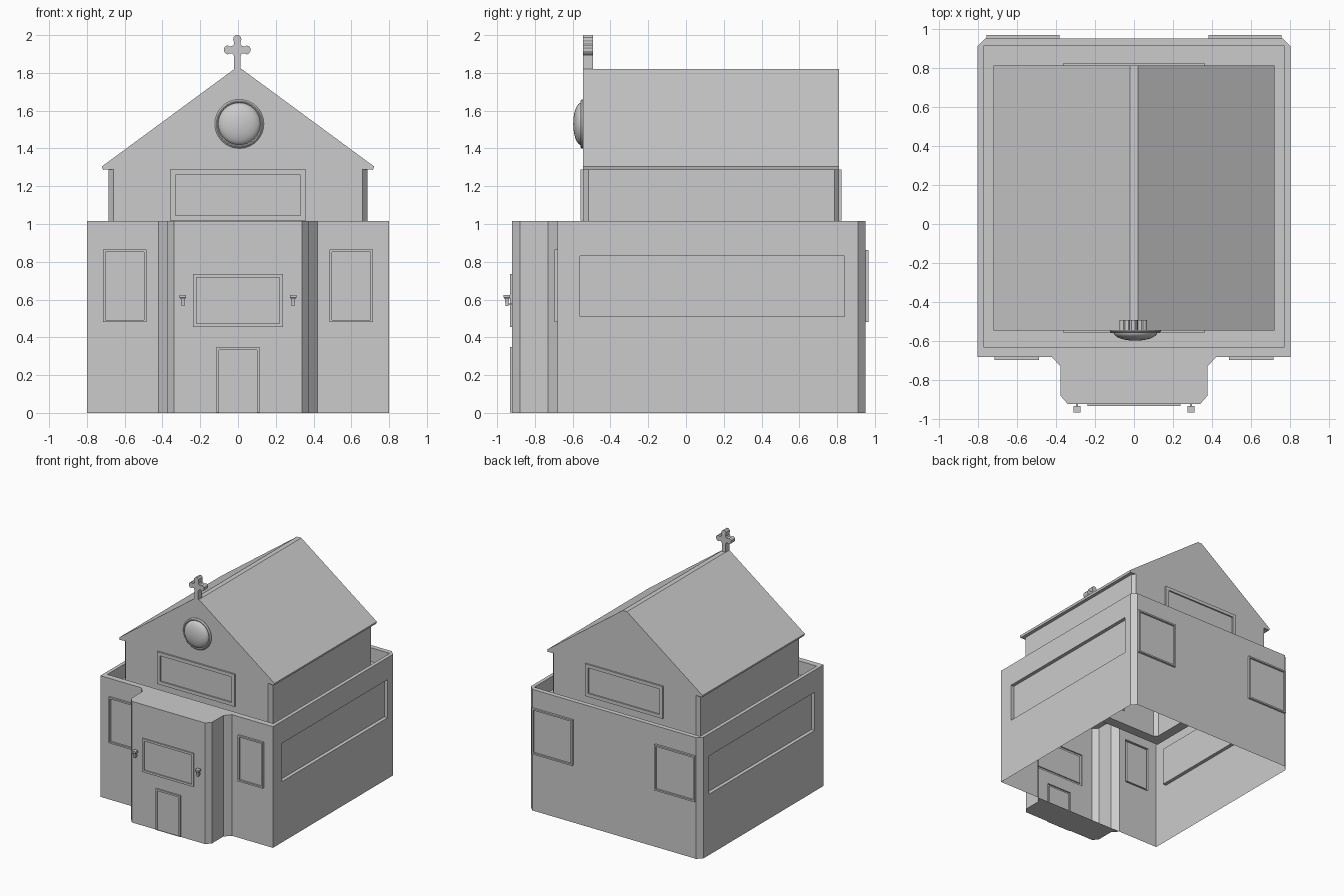
import bpy, bmesh, math
from mathutils import Vector

if "Cube" in bpy.data.objects:
    bpy.data.objects.remove(bpy.data.objects["Cube"])

Z = Vector((0, 0, 1))


def finish(name, bm, smooth=False):
    bmesh.ops.remove_doubles(bm, verts=bm.verts, dist=1e-5)
    me = bpy.data.meshes.new(name)
    bm.to_mesh(me)
    bm.free()
    ob = bpy.data.objects.new(name, me)
    bpy.context.collection.objects.link(ob)
    if smooth:
        bpy.context.view_layer.objects.active = ob
        ob.select_set(True)
        bpy.ops.object.shade_smooth_by_angle(angle=math.radians(25))
        ob.select_set(False)
    return ob


def ring(bm, pts):
    vs = [bm.verts.new(p) for p in pts]
    return vs, [bm.edges.new((vs[i], vs[(i + 1) % len(vs)])) for i in range(len(vs))]


def fill(bm, edges, normal):
    res = bmesh.ops.triangle_fill(bm, use_beauty=True, edges=edges, normal=normal)
    for f in res['geom']:
        if isinstance(f, bmesh.types.BMFace):
            f.normal_update()
            if f.normal.dot(normal) < 0:
                f.normal_flip()


def panel(bm, p, q, outer, openings):
    """Wall sheet over plan edge p-q; outer = (u, z) outline, u from the middle.
    opening = (u centre, half width, z0, z1, [(inset, depth), ...])"""
    p, q = Vector((*p, 0)), Vector((*q, 0))
    mid, U = (p + q) / 2, (q - p).normalized()
    N = U.cross(Z)
    at = lambda u, z, d=0: mid + U * u + Z * z + N * d
    edges = ring(bm, [at(u, z) for u, z in outer])[1]
    for c, h, z0, z1, steps in openings:
        prev = None
        for i, d in [(0, 0)] + steps:
            b = z0 if z0 < .01 else z0 + i
            vs, es = ring(bm, [at(c - h + i, b, d), at(c + h - i, b, d),
                               at(c + h - i, z1 - i, d), at(c - h + i, z1 - i, d)])
            if prev is None:
                edges += es
            else:
                for k in range(4):
                    j = (k + 1) % 4
                    if i and z0 < .01 and k == 0 and d == prev_d:
                        continue
                    bm.faces.new((prev[k], prev[j], vs[j], vs[k]))
            prev, prev_d = vs, d
        bm.faces.new(prev)
    fill(bm, edges, N)


def walls(name, path, z0, z1, openings={}, profiles={}):
    bm = bmesh.new()
    for i, p in enumerate(path):
        q = path[(i + 1) % len(path)]
        h = math.dist(p, q) / 2
        outer = profiles.get(i, [(-h, z0), (h, z0), (h, z1), (-h, z1)])
        panel(bm, p, q, outer, openings.get(i, []))
    return finish(name, bm)


def slab(name, loops, z, normal):
    bm = bmesh.new()
    edges = []
    for loop in loops:
        edges += ring(bm, [(x, y, z) for x, y in loop])[1]
    fill(bm, edges, normal)
    return finish(name, bm)


def extrude_y(name, pts, y0, y1, closed=True):
    bm = bmesh.new()
    a = [bm.verts.new((x, y0, z)) for x, z in pts]
    b = [bm.verts.new((x, y1, z)) for x, z in pts]
    n = len(pts)
    for i in range(n if closed else n - 1):
        j = (i + 1) % n
        bm.faces.new((a[j], a[i], b[i], b[j]))
    if closed:
        bm.faces.new(a)
        bm.faces.new(b[::-1])
    return finish(name, bm)


def framed(w, p):
    return [(0, p), (w, p), (w, .002)]


# Lower walls with porch bay, windows and door
TOP, DECK = 1.015, .9
half = [(.34, -.92), (.375, -.88), (.375, -.73), (.42, -.68), (.8, -.68), (.8, .91), (.76, .95)]
body = half + [(-x, y) for x, y in reversed(half)]
recess = [(0, -.03)]
side_win = (.7, .51, .83, recess)
front_win = (.115, .48, .865, framed(.013, .016))
back_win = (.188, .48, .863, framed(.013, .017))
walls("lower_walls", body, 0, TOP, {
    3: [(-.01, *front_win)], 9: [(.01, *front_win)],
    4: [(.025, *side_win)], 8: [(-.025, *side_win)],
    6: [(-.568, *back_win), (.568, *back_win)],
    13: [(0, .237, .455, .735, framed(.018, .011)),
         (0, .115, .003, .348, framed(.015, .011))]})

# Parapet rim, its inner faces, sunken deck and porch floor
inner = [(-.77, -.63), (-.77, .91), (.77, .91), (.77, -.63)]
hall_half = [(.66, -.545), (.685, -.515), (.685, .785), (.66, .81)]
hall = hall_half + [(-x, y) for x, y in reversed(hall_half)]
slab("parapet_rim", [body, inner], TOP, Z)
walls("parapet_inside", inner, DECK, TOP)
slab("deck", [inner, hall], DECK, Z)
porch = half[:4] + [(-x, y) for x, y in reversed(half[:4])]
slab("porch_floor", [porch], 0, -Z)

# Upper hall with gable ends
roof_half = [(.66, 1.29), (.715, 1.287), (.72, 1.305), (.02, 1.82)]
roof_line = roof_half + [(-x, z) for x, z in reversed(roof_half)]
gable = [(-.66, DECK), (.66, DECK)] + roof_line
attic_win = [(0, .36, 1.018, 1.288, framed(.028, .014))]
walls("upper_hall", hall, DECK, 1.29, {3: attic_win, 7: attic_win}, {3: gable, 7: gable})
extrude_y("roof", roof_line, -.545, .81, closed=False)

# Domed round window
bm = bmesh.new()
prof = [(.13, 0), (.13, .006), (.122, .014), (.117, .014), (.112, .01)]
prof += [(.112 * math.cos(t), .01 + .042 * math.sin(t))
         for t in [math.radians(90 * k / 8) for k in range(1, 9)]]
C = Vector((.007, -.545, 1.53))
vs = [bm.verts.new(C + Vector((r, -d, 0))) for r, d in prof]
es = [bm.edges.new(e) for e in zip(vs, vs[1:])]
bmesh.ops.spin(bm, geom=vs + es, cent=C, axis=(0, -1, 0), angle=2 * math.pi, steps=32)
bmesh.ops.remove_doubles(bm, verts=bm.verts, dist=1e-4)
bmesh.ops.recalc_face_normals(bm, faces=bm.faces)
finish("round_window", bm, True)

# Roof cross with softened ends
cross_half = [(.017, 1.815), (.017, 1.89), (.025, 1.903), (.042, 1.903), (.05, 1.897), (.062, 1.903),
              (.07, 1.915), (.07, 1.931), (.062, 1.941), (.05, 1.946), (.042, 1.94), (.025, 1.942),
              (.018, 1.952), (.018, 1.965), (.022, 1.975), (.02, 1.988), (.008, 2.0)]
cross = [(x - .004, z) for x, z in cross_half + [(-x, z) for x, z in reversed(cross_half)]]
extrude_y("roof_cross", cross, -.545, -.492)

# Porch lamps: tapered square cups on brackets
for s, side in ((-1, "left"), (1, "right")):
    bm = bmesh.new()
    loops = []
    for h, z in ((.008, .567), (.008, .577), (.011, .602), (.017, .61), (.017, .625)):
        loops.append([bm.verts.new((s * .292 + a * h, -.948 + b * h, z))
                      for a, b in ((-1, -1), (1, -1), (1, 1), (-1, 1))])
    for lo, hi in zip(loops, loops[1:]):
        for k in range(4):
            j = (k + 1) % 4
            bm.faces.new((lo[k], lo[j], hi[j], hi[k]))
    bm.faces.new(loops[0][::-1])
    bm.faces.new(loops[-1])
    finish("lamp_" + side, bm)
    x = s * .292
    extrude_y("lamp_bracket_" + side, [(x - .005, .572), (x + .005, .572),
                                       (x + .005, .58), (x - .005, .58)], -.945, -.92)
